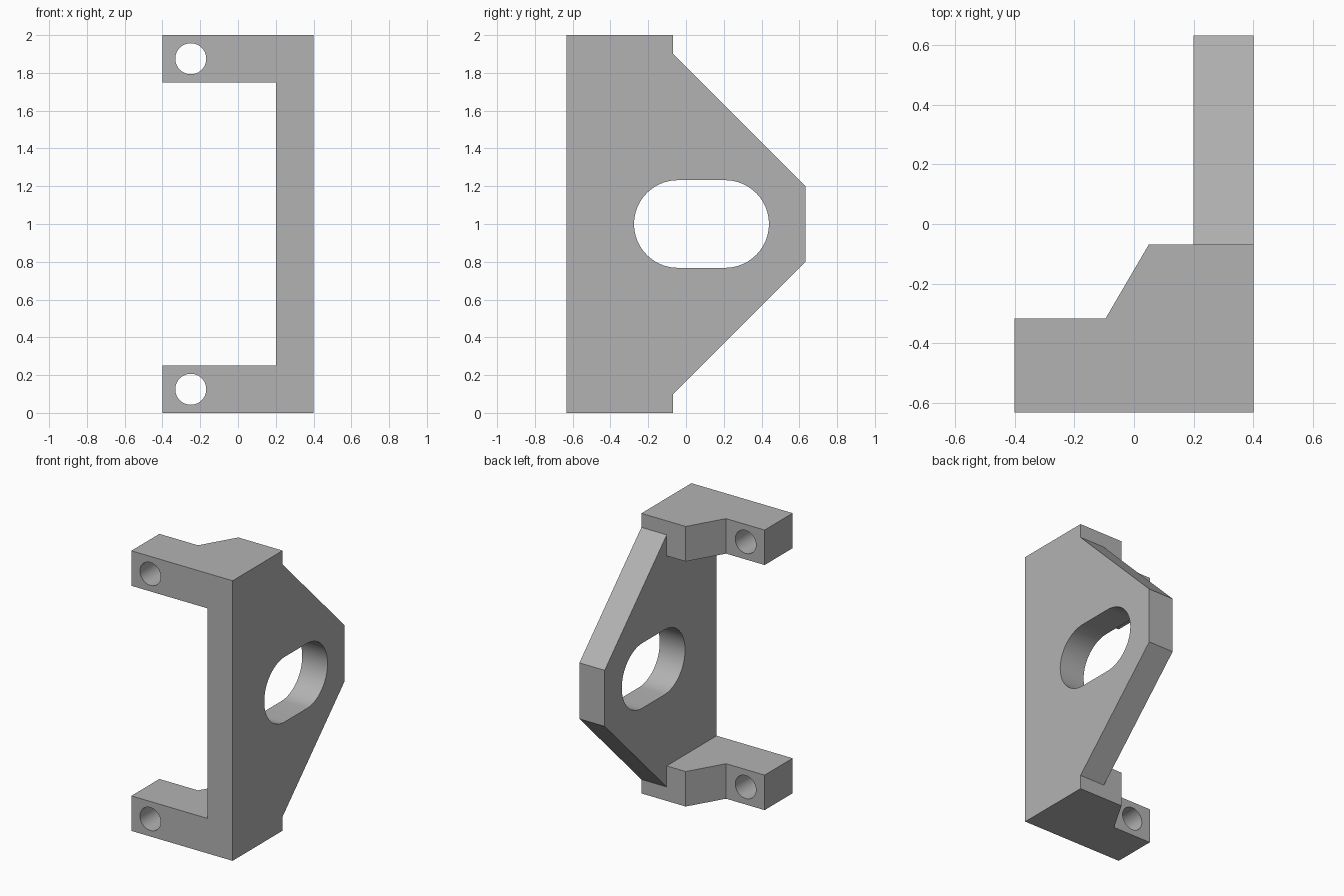
import bpy
import bmesh
from math import cos, sin, pi, radians
from mathutils import Vector

cube = bpy.data.objects.get("Cube")
if cube:
    bpy.data.objects.remove(cube, do_unlink=True)

grey = bpy.data.materials.new("plain grey")
grey.use_nodes = True
colour = (0.45, 0.45, 0.45, 1)
grey.diffuse_color = colour
grey.node_tree.nodes["Principled BSDF"].inputs["Base Color"].default_value = colour


def prism(name, points, depth):
    """Extrude a closed 3D outline along the depth vector."""
    bm = bmesh.new()
    face = bm.faces.new([bm.verts.new(p) for p in points])
    out = bmesh.ops.extrude_face_region(bm, geom=[face])["geom"]
    moved = [v for v in out if isinstance(v, bmesh.types.BMVert)]
    bmesh.ops.translate(bm, verts=moved, vec=Vector(depth))
    bmesh.ops.recalc_face_normals(bm, faces=bm.faces)
    mesh = bpy.data.meshes.new(name)
    bm.to_mesh(mesh)
    bm.free()
    mesh.materials.append(grey)
    obj = bpy.data.objects.new(name, mesh)
    bpy.context.collection.objects.link(obj)
    return obj


def combine(target, other, operation):
    """Apply a boolean and remove the helper object."""
    other.hide_render = True
    mod = target.modifiers.new(operation, "BOOLEAN")
    mod.operation, mod.solver, mod.object = operation, "EXACT", other
    bpy.context.view_layer.objects.active = target
    bpy.ops.object.modifier_apply(modifier=mod.name)
    bpy.data.objects.remove(other, do_unlink=True)


def arc(cx, cy, r, start, end, n):
    angles = [start + (end - start) * i / n for i in range(n + 1)]
    return [(cx + r * cos(a), cy + r * sin(a)) for a in angles]


# Tapered side plate
side = [(-0.632, 0), (-0.068, 0), (-0.068, 0.1), (0.632, 0.8),
        (0.632, 1.2), (-0.068, 1.9), (-0.068, 2), (-0.632, 2)]
bracket = prism("mounting_bracket", [(0.2, y, z) for y, z in side], (0.2, 0, 0))

# Lower and upper mounting arms
arm = [(0.2, -0.632), (-0.4, -0.632), (-0.4, -0.316),
       (-0.095, -0.316), (0.05, -0.068), (0.2, -0.068)]
for name, base in (("lower_arm", 0), ("upper_arm", 1.75)):
    ear = prism(name, [(x, y, base) for x, y in arm], (0, 0, 0.25))
    combine(bracket, ear, "UNION")

# Rounded slot through the plate
slot = arc(0.207, 1, 0.232, -pi / 2, pi / 2, 32) + arc(-0.043, 1, 0.232, pi / 2, 3 * pi / 2, 32)
combine(bracket, prism("slot_cutter", [(0.1, y, z) for y, z in slot], (0.4, 0, 0)), "DIFFERENCE")

# Screw holes through the arms
for z in (0.125, 1.875):
    ring = arc(-0.25, z, 0.082, 0, 2 * pi, 48)[:-1]
    combine(bracket, prism("hole_cutter", [(x, -0.7, h) for x, h in ring], (0, 0.5, 0)), "DIFFERENCE")

# Smooth the round walls only
bpy.ops.object.select_all(action="DESELECT")
bracket.select_set(True)
bpy.context.view_layer.objects.active = bracket
bpy.ops.object.shade_smooth_by_angle(angle=radians(25))
